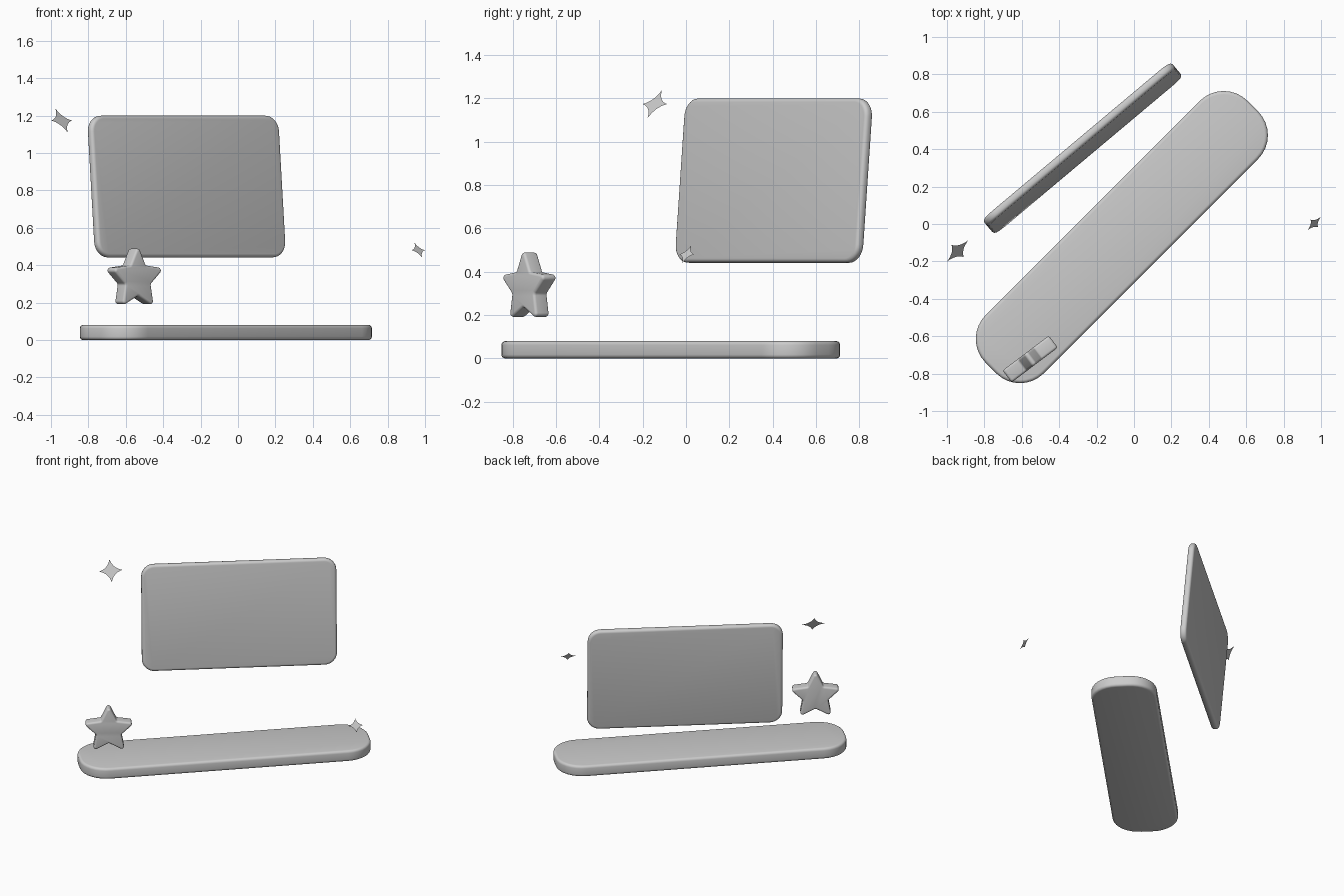
import bpy, bmesh, math
from mathutils import Vector, Matrix

if "Cube" in bpy.data.objects:
    bpy.data.objects.remove(bpy.data.objects["Cube"])

grey = bpy.data.materials.new("plain_grey")
grey.diffuse_color = (0.6, 0.6, 0.6, 1)
grey.use_nodes = True
grey.node_tree.nodes["Principled BSDF"].inputs["Base Color"].default_value = grey.diffuse_color


def place(bm, name, location, stand, turn):
    """Tip the flat shape up by `stand`, turn it about z by `turn` (degrees)."""
    mesh = bpy.data.meshes.new(name)
    bm.to_mesh(mesh)
    bm.free()
    mesh.materials.append(grey)
    obj = bpy.data.objects.new(name, mesh)
    bpy.context.collection.objects.link(obj)
    obj.matrix_world = (Matrix.Translation(location)
                        @ Matrix.Rotation(math.radians(turn), 4, 'Z')
                        @ Matrix.Rotation(math.radians(stand), 4, 'X'))
    bpy.ops.object.select_all(action='DESELECT')
    bpy.context.view_layer.objects.active = obj
    obj.select_set(True)
    bpy.ops.object.shade_smooth_by_angle(angle=math.radians(35))
    return obj


def outline(corners, radius, inset, steps=8):
    """Counter-clockwise polygon with rounded corners, shrunk by `inset`."""
    points = []
    for i, p in enumerate(corners):
        e1 = (p - corners[i - 1]).normalized()
        e2 = (corners[(i + 1) % len(corners)] - p).normalized()
        turn = math.atan2(e1.cross(e2), e1.dot(e2))
        side = 1 if turn > 0 else -1
        centre = p + (e2 - e1).normalized() * radius / math.cos(turn / 2)
        start = math.atan2(-e1.x, e1.y)
        for k in range(steps + 1):
            a = start + turn * k / steps
            points.append(centre + Vector((math.cos(a), math.sin(a))) * side * (radius - side * inset))
    return points


def slab(name, corners, radius, thickness, edge, location, stand=0, turn=0):
    """Rounded plate with soft rims, built from stacked outlines."""
    bm = bmesh.new()
    quarter = [math.radians(a) for a in (0, 22.5, 45, 67.5, 90)]
    top = [(edge * (1 - math.cos(a)), thickness / 2 - edge + edge * math.sin(a)) for a in quarter]
    profile = [(d, -z) for d, z in reversed(top)] + top
    rings = [[bm.verts.new((p.x, p.y, z)) for p in outline(corners, radius, d)] for d, z in profile]
    n = len(rings[0])
    for low, high in zip(rings, rings[1:]):
        for i in range(n):
            j = (i + 1) % n
            bm.faces.new((low[i], low[j], high[j], high[i]))
    bm.faces.new(rings[-1])
    bm.faces.new(rings[0][::-1])
    return place(bm, name, location, stand, turn)


def rectangle(width, height):
    return [Vector((sx * width / 2, sy * height / 2)) for sx, sy in ((-1, -1), (1, -1), (1, 1), (-1, 1))]


def sparkle(name, radius, location):
    """Flat four-pointed twinkle with concave sides."""
    bm = bmesh.new()
    rim = []
    for q in range(4):
        spin = Matrix.Rotation(q * math.pi / 2, 2)
        for k in range(8):
            t = k / 8
            bend = 0.4 * t * (1 - t)
            rim.append(bm.verts.new((*(spin @ Vector(((1 - t) ** 2 + bend, t * t + bend)) * radius), 0)))
    hub = bm.verts.new((0, 0, 0))
    for i, v in enumerate(rim):
        bm.faces.new((hub, v, rim[(i + 1) % len(rim)]))
    return place(bm, name, location, 54, 45)


# Long rounded base lying on the ground
slab("base", rectangle(1.98, 0.44), 0.18, 0.08, 0.018, (-0.065, -0.07, 0.04), turn=45)

# Floating panel leaning slightly back
slab("panel", rectangle(1.315, 0.76), 0.085, 0.045, 0.018, (-0.275, 0.405, 0.82), stand=85, turn=40)

# Chunky five-pointed star
star = [Vector((-math.sin(k * math.pi / 5), math.cos(k * math.pi / 5))) * (0.09 if k % 2 else 0.183)
        for k in range(10)]
slab("star", star, 0.016, 0.08, 0.013, (-0.555, -0.722, 0.326), stand=90, turn=37)

# Two twinkles
sparkle("large_sparkle", 0.08, (-0.943, -0.144, 1.173))
sparkle("small_sparkle", 0.05, (0.964, 0.003, 0.48))
